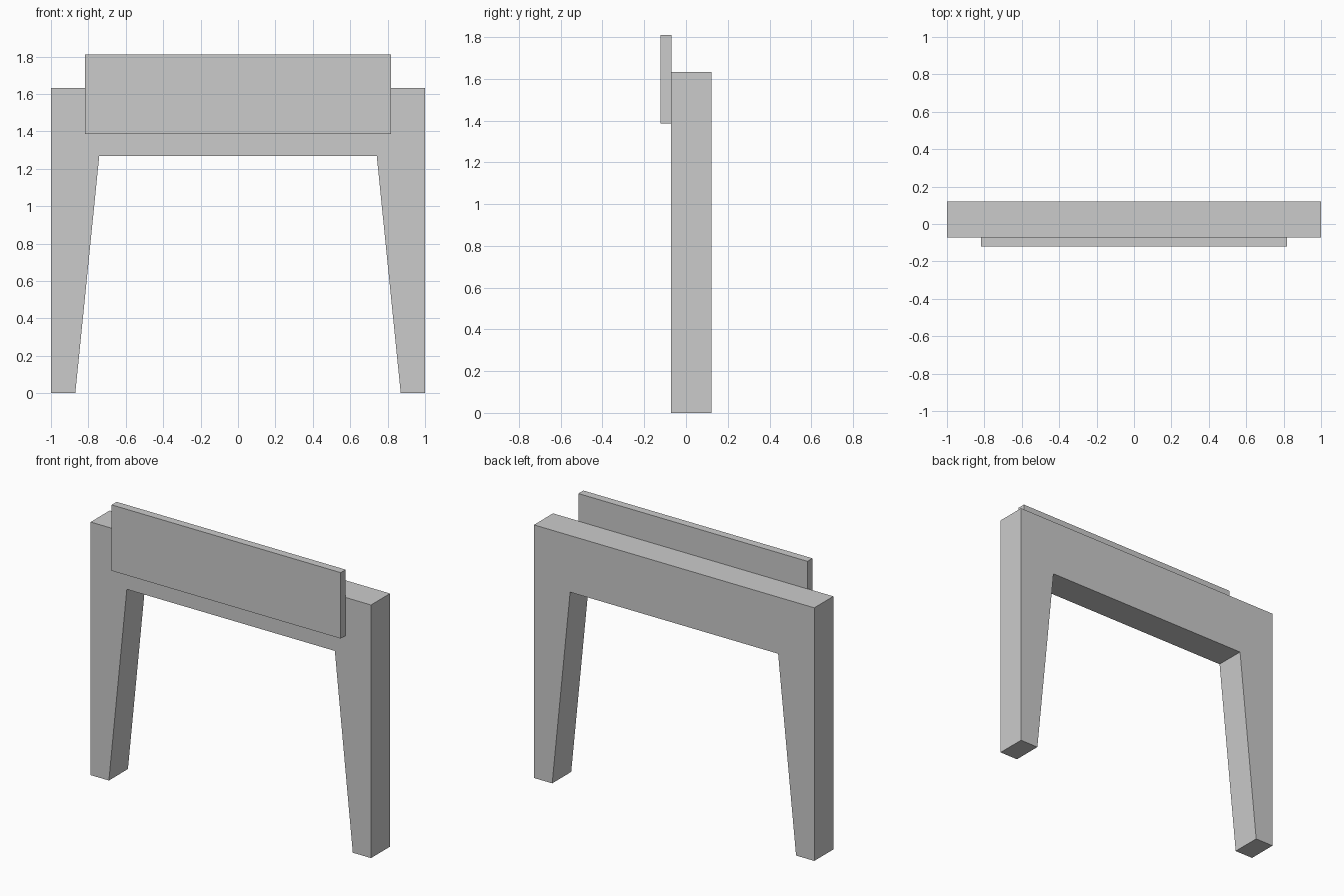
import bpy
import bmesh

if "Cube" in bpy.data.objects:
    bpy.data.objects.remove(bpy.data.objects["Cube"])


def extruded_profile(name, points, y_front, y_back):
    """Solid made from an x-z outline, extruded along y."""
    bm = bmesh.new()
    face = bm.faces.new([bm.verts.new((x, y_front, z)) for x, z in points])
    result = bmesh.ops.extrude_face_region(bm, geom=[face])
    verts = [v for v in result["geom"] if isinstance(v, bmesh.types.BMVert)]
    bmesh.ops.translate(bm, verts=verts, vec=(0, y_back - y_front, 0))
    bmesh.ops.recalc_face_normals(bm, faces=bm.faces)
    mesh = bpy.data.meshes.new(name)
    bm.to_mesh(mesh)
    bm.free()
    obj = bpy.data.objects.new(name, mesh)
    bpy.context.collection.objects.link(obj)
    return obj


def mirrored(half):
    """Complete a right-hand outline with its left-hand reflection."""
    return half + [(-x, z) for x, z in reversed(half)]


# Gate frame: crossbeam with two legs tapering on the inside
frame_half = [(0.742, 1.267), (0.87, 0), (1, 0), (1, 1.632)]
extruded_profile("gate_frame", mirrored(frame_half), -0.073, 0.121)

# Sign board fixed to the front of the crossbeam
board_half = [(0.817, 1.385), (0.817, 1.81)]
extruded_profile("sign_board", mirrored(board_half), -0.121, -0.07)
